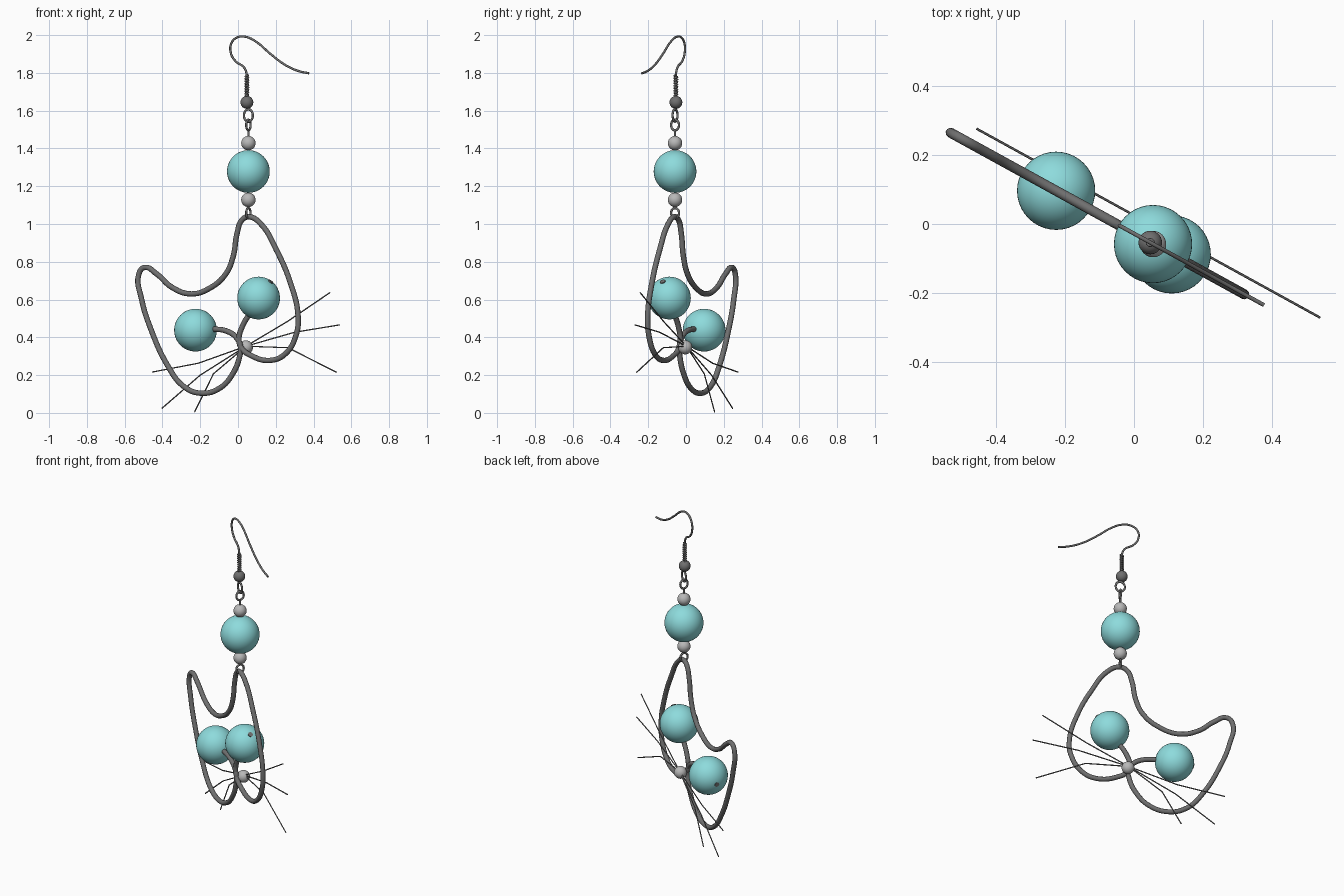
import bpy
from math import sin, cos, pi, atan
from mathutils import Vector

if "Cube" in bpy.data.objects:
    bpy.data.objects.remove(bpy.data.objects["Cube"])

CX, CY, SLOPE = 0.055, -0.058, -0.55   # vertical plane the earring lies in
ANGLE = atan(SLOPE)


def plane(x, z, dy=0.0):
    return Vector((x, CY + SLOPE * (x - CX) + dy, z))


def material(name, rgb):
    m = bpy.data.materials.new(name)
    m.diffuse_color = (*rgb, 1)
    m.use_nodes = True
    m.node_tree.nodes["Principled BSDF"].inputs["Base Color"].default_value = m.diffuse_color
    return m


TEAL = material("teal_glass", (0.27, 0.71, 0.72))
DARK = material("dark_metal", (0.16, 0.16, 0.16))
SILVER = material("silver", (0.48, 0.48, 0.48))


def finish(name, mat):
    ob = bpy.context.object
    ob.name = name
    ob.data.materials.append(mat)
    bpy.ops.object.shade_smooth_by_angle(angle=0.9)
    return ob


def wire(name, points, radius, smooth=True, sides=3, res=6):
    cu = bpy.data.curves.new(name, 'CURVE')
    cu.dimensions = '3D'
    cu.bevel_depth = radius
    cu.bevel_resolution = sides
    cu.use_fill_caps = True
    cu.resolution_u = res
    if smooth:
        sp = cu.splines.new('BEZIER')
        sp.bezier_points.add(len(points) - 1)
        for bp, p in zip(sp.bezier_points, points):
            bp.co = p
            bp.handle_left_type = bp.handle_right_type = 'AUTO'
    else:
        sp = cu.splines.new('POLY')
        sp.points.add(len(points) - 1)
        for pt, p in zip(sp.points, points):
            pt.co = (*p, 1)
    ob = bpy.data.objects.new(name, cu)
    bpy.context.collection.objects.link(ob)
    bpy.ops.object.select_all(action='DESELECT')
    ob.select_set(True)
    bpy.context.view_layer.objects.active = ob
    bpy.ops.object.convert(target='MESH')
    return finish(name, DARK)


def bead(name, center, radius, mat):
    bpy.ops.mesh.primitive_uv_sphere_add(segments=40, ring_count=24, radius=radius, location=center)
    return finish(name, mat)


def ring(name, z, radius, turn, stretch=1.0):
    bpy.ops.mesh.primitive_torus_add(major_radius=radius, minor_radius=0.006, major_segments=32,
                                     minor_segments=10, location=(CX, CY, z),
                                     rotation=(pi / 2, 0, ANGLE + turn))
    bpy.context.object.scale.y = stretch
    return finish(name, DARK)


# Ear hook
hook = [(0.047, 1.66), (0.047, 1.785), (0.034, 1.826), (-0.015, 1.864), (-0.038, 1.906),
        (-0.036, 1.955), (-0.008, 1.986), (0.04, 1.991), (0.10, 1.962), (0.17, 1.902), (0.25, 1.842),
        (0.32, 1.81), (0.375, 1.798)]
wire("ear_hook", [plane(x, z) for x, z in hook], 0.006)

# Coil wound round the hook stem
turns, steps = 9, 12
c = plane(0.047, 0)
coil = [(c.x + 0.008 * cos(2 * pi * i / steps), c.y + 0.008 * sin(2 * pi * i / steps),
         1.670 + 0.118 * i / (turns * steps)) for i in range(turns * steps + 1)]
wire("hook_coil", coil, 0.005, smooth=False, sides=2)
bead("hook_ball", plane(0.047, 1.644), 0.034, DARK)

# Linking rings, pin and stacked beads
ring("hook_ring", 1.575, 0.027, 0, 1.2)
ring("upper_pin_ring", 1.524, 0.024, pi / 2, 1.15)
ring("lower_pin_ring", 1.058, 0.024, pi / 2, 1.1)
wire("bead_pin", [plane(CX, 1.08), plane(CX, 1.50)], 0.006, smooth=False)
bead("upper_spacer_bead", plane(CX, 1.428), 0.038, SILVER)
bead("large_bead", plane(CX, 1.278), 0.113, TEAL)
bead("lower_spacer_bead", plane(CX, 1.128), 0.038, SILVER)

# Cat face bent from one wire, from eye to eye
face = [(0.175, 0.697), (0.11, 0.608), (0.058, 0.52), (0.024, 0.46), (0.005, 0.39), (0.018, 0.343),
        (0.07, 0.303), (0.17, 0.278), (0.25, 0.312), (0.307, 0.41), (0.318, 0.515), (0.277, 0.69),
        (0.202, 0.865), (0.123, 0.998), (0.06, 1.038), (0.022, 1.022), (-0.005, 0.95),
        (-0.025, 0.83), (-0.065, 0.735), (-0.15, 0.66), (-0.25, 0.63), (-0.35, 0.665),
        (-0.43, 0.735), (-0.495, 0.770), (-0.525, 0.735), (-0.51, 0.60), (-0.46, 0.44),
        (-0.375, 0.255), (-0.29, 0.142), (-0.195, 0.104), (-0.095, 0.132), (-0.026, 0.21),
        (0.009, 0.30), (0.014, 0.35), (-0.008, 0.398), (-0.057, 0.432), (-0.122, 0.443),
        (-0.225, 0.438), (-0.325, 0.426)]
wire("face_wire", [plane(x, z) for x, z in face], 0.0145)

# Eyes and nose
bead("left_eye", plane(-0.225, 0.438), 0.113, TEAL)
bead("right_eye", plane(0.109, 0.608), 0.113, TEAL)
bead("nose", plane(0.042, 0.347, 0.047), 0.037, SILVER)

# Whiskers: bend point and tip
whiskers = [((0.26, 0.483), (0.487, 0.637)), ((0.30, 0.427), (0.538, 0.466)),
            ((0.265, 0.345), (0.521, 0.215)), ((-0.21, 0.263), (-0.455, 0.216)),
            ((-0.20, 0.20), (-0.403, 0.024)), ((-0.13, 0.207), (-0.23, 0.004))]
for i, (bend, tip) in enumerate(whiskers):
    wire(f"whisker_{i + 1}", [plane(x, z, 0.053) for x, z in ((0.042, 0.353), bend, tip)],
         0.0035, smooth=False, sides=1)
